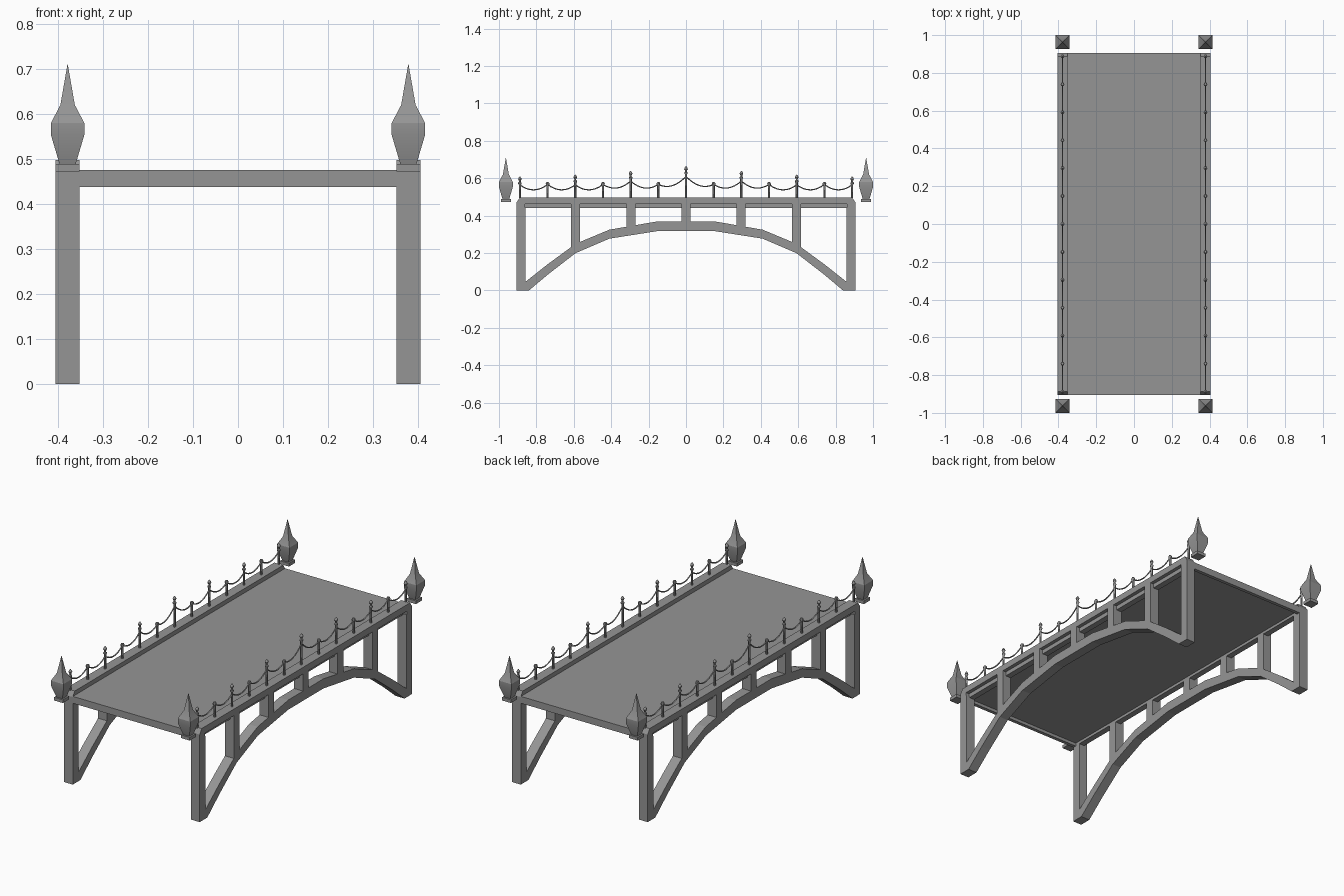
import bpy, bmesh, math
from mathutils import Vector

cube = bpy.data.objects.get("Cube")
if cube:
    bpy.data.objects.remove(cube, do_unlink=True)

stone = bpy.data.materials.new("grey stone")
stone.use_nodes = True
GREY = (0.3, 0.3, 0.3, 1)
stone.diffuse_color = GREY
stone.node_tree.nodes["Principled BSDF"].inputs["Base Color"].default_value = GREY

IN, OUT = 0.352, 0.405      # inner and outer x of each side frame
MID = (IN + OUT) / 2


def finish(name, bm, smooth=None):
    bmesh.ops.recalc_face_normals(bm, faces=bm.faces)
    mesh = bpy.data.meshes.new(name)
    bm.to_mesh(mesh)
    bm.free()
    mesh.materials.append(stone)
    obj = bpy.data.objects.new(name, mesh)
    bpy.context.collection.objects.link(obj)
    if smooth:
        bpy.ops.object.select_all(action='DESELECT')
        obj.select_set(True)
        bpy.context.view_layer.objects.active = obj
        bpy.ops.object.shade_smooth_by_angle(angle=math.radians(smooth))
    return obj


def slab(name, x0, x1, outline):
    """Extrude a y-z outline from x0 to x1."""
    bm = bmesh.new()
    face = bm.faces.new([bm.verts.new((x0, y, z)) for y, z in outline])
    ext = bmesh.ops.extrude_face_region(bm, geom=[face])
    verts = [v for v in ext["geom"] if isinstance(v, bmesh.types.BMVert)]
    bmesh.ops.translate(bm, verts=verts, vec=(x1 - x0, 0, 0))
    return finish(name, bm)


def rect(y0, y1, z0, z1):
    return [(y0, z0), (y1, z0), (y1, z1), (y0, z1)]


def skin(name, rings, smooth):
    """Bridge a stack of rings and cap both ends."""
    bm = bmesh.new()
    rings = [[bm.verts.new(p) for p in ring] for ring in rings]
    for a, b in zip(rings, rings[1:]):
        for i in range(len(a)):
            j = (i + 1) % len(a)
            bm.faces.new((a[i], a[j], b[j], b[i]))
    bm.faces.new(rings[0])
    bm.faces.new(rings[-1])
    return finish(name, bm, smooth)


def turned(name, x, y, profile, sides, smooth, turn=0.0):
    """Stack rings of (radius, z) around a vertical axis."""
    angles = [turn + math.tau * i / sides for i in range(sides)]
    skin(name, [[(x + r * math.cos(a), y + r * math.sin(a), z) for a in angles]
                for r, z in profile], smooth)


def chain(name, x, a, b, dip):
    """Sagging round rope between two (y, z) points."""
    steps, sides, radius = 8, 6, 0.0035
    rings = []
    for k in range(steps + 1):
        t = k / steps
        y = a[0] + (b[0] - a[0]) * t
        z = a[1] + (b[1] - a[1]) * t - dip * 4 * t * (1 - t)
        slope = ((b[1] - a[1]) - dip * 4 * (1 - 2 * t)) / (b[0] - a[0])
        normal = Vector((0, -slope, 1)).normalized()
        rings.append([Vector((x, y, z))
                      + Vector((1, 0, 0)) * radius * math.cos(math.tau * i / sides)
                      + normal * radius * math.sin(math.tau * i / sides)
                      for i in range(sides)])
    skin(name, rings, 60)


# Deck plate with a deeper rim beam at each end
slab("deck", -IN, IN, rect(-0.902, 0.902, 0.455, 0.475))
for s, end in ((1, "back"), (-1, "front")):
    y0, y1 = sorted((s * 0.885, s * 0.904))
    slab("deck_end_beam_" + end, -IN, IN, rect(y0, y1, 0.438, 0.475))

# Arch outline, mirrored front to back
upper = [(0.86, 0.045), (0.74, 0.14), (0.59, 0.25), (0.41, 0.325), (0.15, 0.37)]
lower = [(0.15, 0.318), (0.41, 0.277), (0.59, 0.2), (0.735, 0.088), (0.84, 0.0), (0.88, 0.0)]
arch = ([(-y, z) for y, z in upper] + upper[::-1]
        + lower[::-1] + [(-y, z) for y, z in lower])

# Top beam outline with bevelled ends
beam = [(-0.905, 0.44), (-0.86, 0.44), (-0.86, 0.463), (0.86, 0.463), (0.86, 0.44),
        (0.905, 0.44), (0.905, 0.472), (0.888, 0.498), (-0.888, 0.498), (-0.905, 0.472)]

# Tops of the railing posts, from the middle outward
heights = [0.665, 0.58, 0.64, 0.58, 0.62, 0.58, 0.61]
SPACING = 0.148

for side, label in ((1, "left"), (-1, "right")):
    x0, x1 = side * IN, side * OUT
    x = side * MID

    # Side frame, with a recessed stringer under the top beam
    slab("arch_" + label, x0, x1, arch)
    slab("top_beam_" + label, x0, x1, beam)
    slab("stringer_" + label, x0, side * 0.385, rect(-0.86, 0.86, 0.44, 0.465))
    for y, foot in ((0, 0.36), (0.295, 0.335), (0.59, 0.23)):
        for s in ((1, -1) if y else (1,)):
            slab("strut_" + label, x0, x1, rect(s * y - 0.024, s * y + 0.024, foot, 0.47))

    for s, end in ((1, "back"), (-1, "front")):
        # End legs
        y0, y1 = sorted((s * 0.857, s * 0.905))
        slab(f"leg_{end}_{label}", x0, x1, rect(y0, y1, 0, 0.445))
        # Square finials on plinths
        yc = s * 0.963
        slab(f"finial_plinth_{end}_{label}", x0, x1, rect(yc - 0.0265, yc + 0.0265, 0.472, 0.489))
        spike = [(0.018, 0.489), (0.037, 0.553), (0.037, 0.58), (0.016, 0.62), (0.0004, 0.71)]
        turned(f"finial_{end}_{label}", x, yc, [(r * math.sqrt(2), z) for r, z in spike],
               4, 20, math.pi / 4)

    # Railing posts with ball caps and chains
    anchors = []
    for n in range(-6, 7):
        y, top = n * SPACING, heights[abs(n)]
        if n % 2:
            shape = [(0.006, 0.495), (0.006, top - 0.02), (0.009, top - 0.016),
                     (0.010, top - 0.009), (0.007, top - 0.002), (0.002, top)]
            tie = top - 0.013
        else:
            shape = [(0.006, 0.495), (0.006, top - 0.044), (0.009, top - 0.040),
                     (0.009, top - 0.034), (0.005, top - 0.030), (0.005, top - 0.024),
                     (0.010, top - 0.016), (0.007, top - 0.008), (0.001, top)]
            tie = top - (0.055 if abs(n) < 6 else 0.045)
        turned("railing_post_" + label, x, y, shape, 8, 40)
        anchors.append((y, tie))
    for a, b in zip(anchors, anchors[1:]):
        chain("railing_chain_" + label, x, a, b, 0.028)
